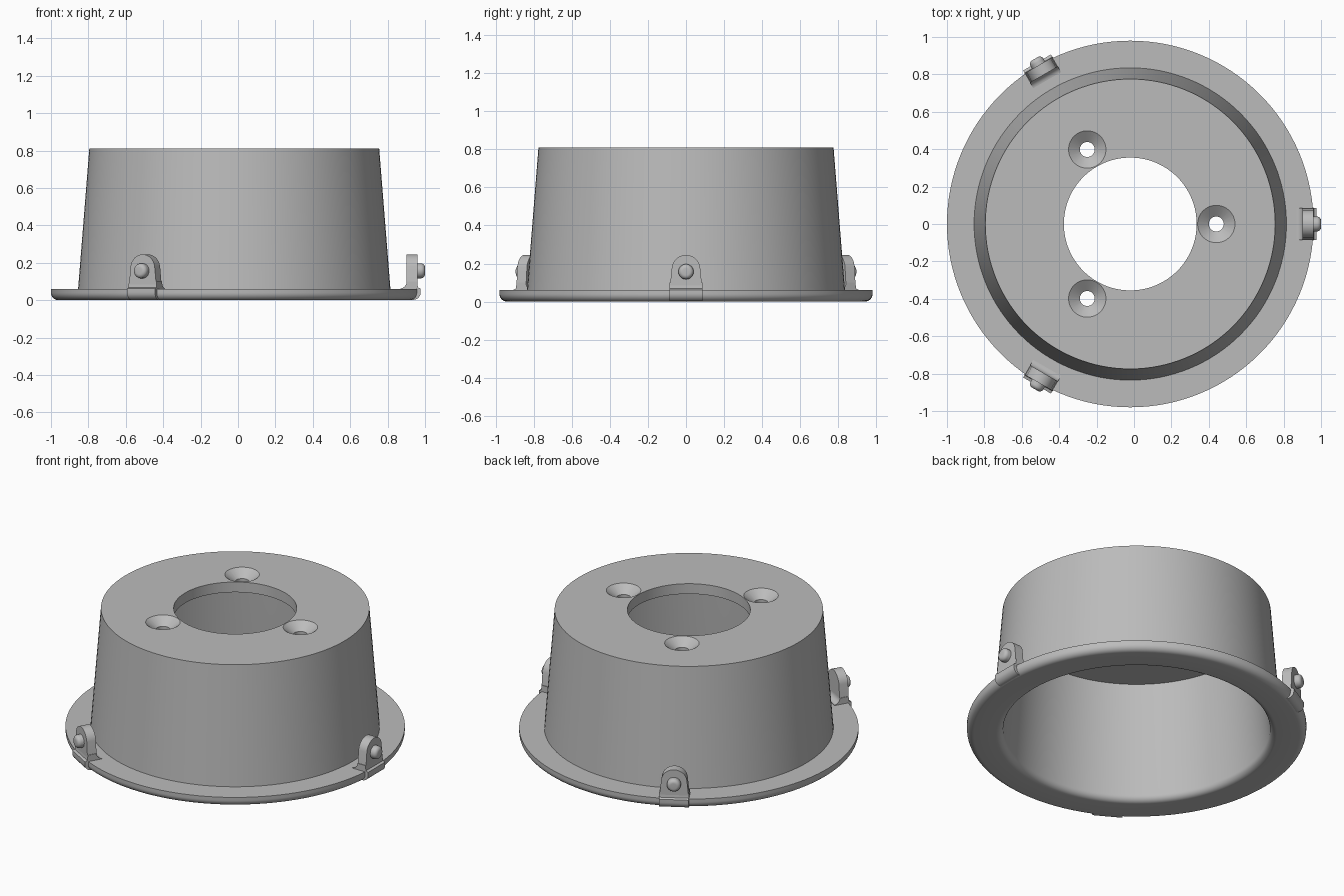
import bpy
import bmesh
from math import sin, cos, pi, radians
from mathutils import Matrix

if "Cube" in bpy.data.objects:
    bpy.data.objects.remove(bpy.data.objects["Cube"])

CENTRE = Matrix.Translation((-0.02, 0, 0))

grey = bpy.data.materials.new("plain grey")
grey.use_nodes = True
grey.diffuse_color = (0.5, 0.5, 0.5, 1)
grey.node_tree.nodes["Principled BSDF"].inputs["Base Color"].default_value = (0.5, 0.5, 0.5, 1)


def finish(name, bm, matrix):
    """Turn a bmesh into a shaded, coloured object."""
    bmesh.ops.remove_doubles(bm, verts=bm.verts, dist=1e-5)
    bmesh.ops.recalc_face_normals(bm, faces=bm.faces)
    bm.transform(matrix)
    mesh = bpy.data.meshes.new(name)
    bm.to_mesh(mesh)
    bm.free()
    mesh.materials.append(grey)
    obj = bpy.data.objects.new(name, mesh)
    bpy.context.collection.objects.link(obj)
    return obj


def smooth(obj):
    bpy.ops.object.select_all(action='DESELECT')
    obj.select_set(True)
    bpy.context.view_layer.objects.active = obj
    bpy.ops.object.shade_smooth_by_angle(angle=radians(35))


def lathe(name, profile, steps, matrix):
    """Revolve a closed (radius, z) profile around z."""
    bm = bmesh.new()
    verts = [bm.verts.new((r, 0, z)) for r, z in profile]
    edges = [bm.edges.new((v, verts[i - 1])) for i, v in enumerate(verts)]
    bmesh.ops.spin(bm, geom=verts + edges, cent=(0, 0, 0), axis=(0, 0, 1),
                   angle=2 * pi, steps=steps, use_merge=True)
    # Remove the line left along the axis of solid shapes
    bmesh.ops.remove_doubles(bm, verts=bm.verts, dist=1e-5)
    loose = [e for e in bm.edges if not e.link_faces]
    bmesh.ops.delete(bm, geom=loose, context='EDGES')
    return finish(name, bm, matrix)


def prism(name, points, offset, matrix):
    """Extrude a flat outline of 3D points by an offset."""
    bm = bmesh.new()
    face = bm.faces.new([bm.verts.new(p) for p in points])
    new = bmesh.ops.extrude_face_region(bm, geom=[face], use_keep_orig=True)["geom"]
    bmesh.ops.translate(bm, vec=offset,
                        verts=[g for g in new if isinstance(g, bmesh.types.BMVert)])
    return finish(name, bm, matrix)


def arc(cx, cz, r, start, end, n):
    angles = [radians(start + (end - start) * i / n) for i in range(n + 1)]
    return [(cx + r * cos(a), cz + r * sin(a)) for a in angles]


# Tapered cup with an open base, a rounded flange and a centre hole on top
cup_profile = [(0.355, 0.81), (0.775, 0.81), (0.835, 0.06), (0.98, 0.06)]
cup_profile += arc(0.94, 0.04, 0.04, 0, -90, 8)
cup_profile += arc(0.81, 0.04, 0.04, 270, 180, 8)
cup_profile += [(0.715, 0.745), (0.355, 0.745)]
cup = lathe("flanged_cup", cup_profile, 128, CENTRE)

# Three countersunk screw holes cut through the top
sink_profile = [(0, 0.7), (0.04, 0.7), (0.04, 0.765), (0.1, 0.81), (0.1, 0.85), (0, 0.85)]
for k in range(3):
    turn = Matrix.Rotation(radians(120 * k), 4, 'Z')
    cutter = lathe("screw_hole_cutter", sink_profile, 40,
                   CENTRE @ turn @ Matrix.Translation((0.46, 0, 0)))
    cutter.hide_render = True
    mod = cup.modifiers.new("screw_hole", 'BOOLEAN')
    mod.object = cutter
    mod.operation = 'DIFFERENCE'
    mod.solver = 'EXACT'
    bpy.ops.object.select_all(action='DESELECT')
    bpy.context.view_layer.objects.active = cup
    cup.select_set(True)
    bpy.ops.object.modifier_apply(modifier=mod.name)
    bpy.data.objects.remove(cutter)
smooth(cup)

# Outlines shared by the three clips on the flange
tab_outline = [(-0.087, 0.05), (0.087, 0.05)] + arc(0, 0.17, 0.075, 8, 172, 16)
foot_outline = [(0.89, 0.05)] + arc(0.885, 0.1, 0.037, -85, 0, 8)
foot_outline += [(0.978, 0.1), (0.982, 0.068), (0.997, 0.062)]
foot_outline += arc(0.957, 0.042, 0.04, 0, -85, 6) + [(0.94, 0.004)]
button_profile = [(0, -0.01), (0.04, -0.01)] + arc(0.018, 0.018, 0.022, 0, 90, 6) + [(0, 0.04)]

for k, side in enumerate(("left", "back_right", "front_right")):
    place = CENTRE @ Matrix.Rotation(radians(120 * k), 4, 'Z')
    # Upright rounded tab
    smooth(prism(side + "_clip_tab", [(0.922, y, z) for y, z in tab_outline],
                 (0.058, 0, 0), place))
    # Foot wrapping the flange rim, with a hollow fillet on the inside
    smooth(prism(side + "_clip_foot", [(x, -0.086, z) for x, z in foot_outline],
                 (0, 0.172, 0), place))
    # Rounded button on the outer face
    smooth(lathe(side + "_clip_button", button_profile, 32,
                 place @ Matrix.Translation((0.98, 0, 0.157))
                 @ Matrix.Rotation(pi / 2, 4, 'Y')))
